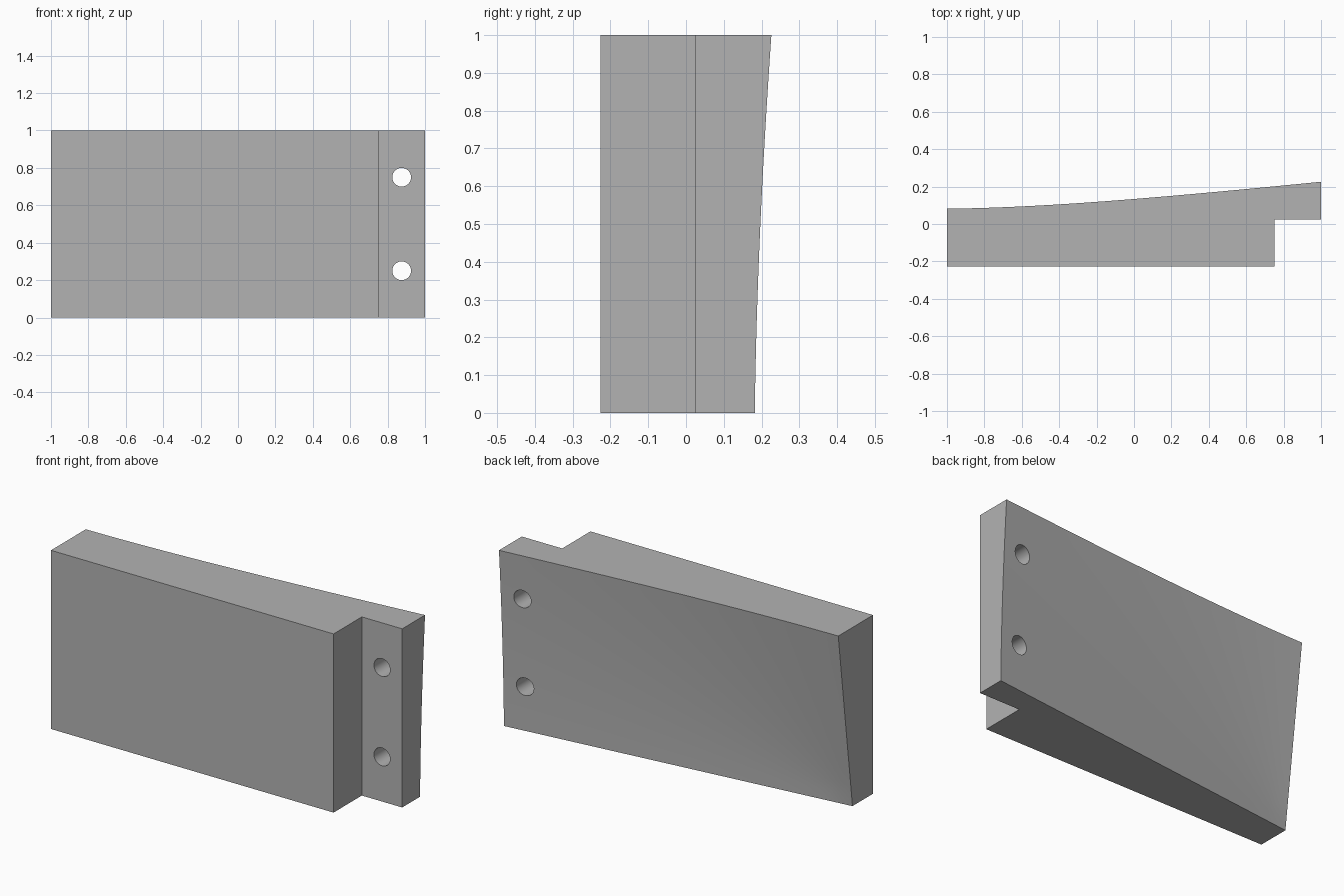
import bpy, bmesh
from math import sqrt, radians

cube = bpy.data.objects.get("Cube")
if cube:
    bpy.data.objects.remove(cube, do_unlink=True)

FRONT, STEP = -0.226, 0.024
COLUMNS, ROWS = 32, 16

grey = bpy.data.materials.new("plain_grey")
grey.use_nodes = True
colour = (0.45, 0.45, 0.45, 1)
grey.diffuse_color = colour
grey.node_tree.nodes["Principled BSDF"].inputs["Base Color"].default_value = colour


def back_y(x, z):
    """Conical back surface fanning out from the lower corner at x = -1."""
    u = x + 1
    return -0.044 + sqrt(0.01277 * u * u + 0.003 * u * z + 0.0158 * z * z)


# Wedge block: stepped front outline closed by the curved back
bm = bmesh.new()
rings = []
for row in range(ROWS + 1):
    z = row / ROWS
    outline = [(-1, FRONT), (0.75, FRONT), (0.75, STEP), (1, STEP)]
    for i in range(COLUMNS + 1):
        x = 1 - 2 * i / COLUMNS
        outline.append((x, back_y(x, z)))
    rings.append([bm.verts.new((x, y, z)) for x, y in outline])

count = len(rings[0])
back_faces = set()
for low, high in zip(rings, rings[1:]):
    for i in range(count):
        j = (i + 1) % count
        face = bm.faces.new((low[i], low[j], high[j], high[i]))
        if 4 <= i < count - 1:
            back_faces.add(face)
bm.faces.new(rings[0][::-1])
bm.faces.new(rings[-1])
bm.normal_update()

# Merge the flat sides into single faces
flat = [e for e in bm.edges
        if not back_faces.intersection(e.link_faces) and e.calc_face_angle() < 0.001]
bmesh.ops.dissolve_edges(bm, edges=flat, use_verts=True)
bmesh.ops.recalc_face_normals(bm, faces=bm.faces)
mesh = bpy.data.meshes.new("wedge_block")
bm.to_mesh(mesh)
bm.free()
mesh.materials.append(grey)
block = bpy.data.objects.new("wedge_block", mesh)
bpy.context.collection.objects.link(block)

# Two bolt holes through the thin flange
for name, z in (("lower_hole_cutter", 0.25), ("upper_hole_cutter", 0.75)):
    bpy.ops.mesh.primitive_cylinder_add(vertices=48, radius=0.05, depth=0.6,
                                        location=(0.875, 0.1, z),
                                        rotation=(radians(90), 0, 0))
    cutter = bpy.context.object
    cutter.name = name
    cutter.data.materials.append(grey)
    cutter.hide_render = True
    cutter.display_type = 'WIRE'
    cut = block.modifiers.new(name, 'BOOLEAN')
    cut.operation = 'DIFFERENCE'
    cut.solver = 'EXACT'
    cut.object = cutter

# Apply the cuts, then shade the curved areas smoothly
bpy.ops.object.select_all(action='DESELECT')
block.select_set(True)
bpy.context.view_layer.objects.active = block
for modifier in list(block.modifiers):
    cutter = modifier.object
    bpy.ops.object.modifier_apply(modifier=modifier.name)
    bpy.data.objects.remove(cutter, do_unlink=True)
bpy.ops.object.shade_smooth_by_angle(angle=radians(30))
